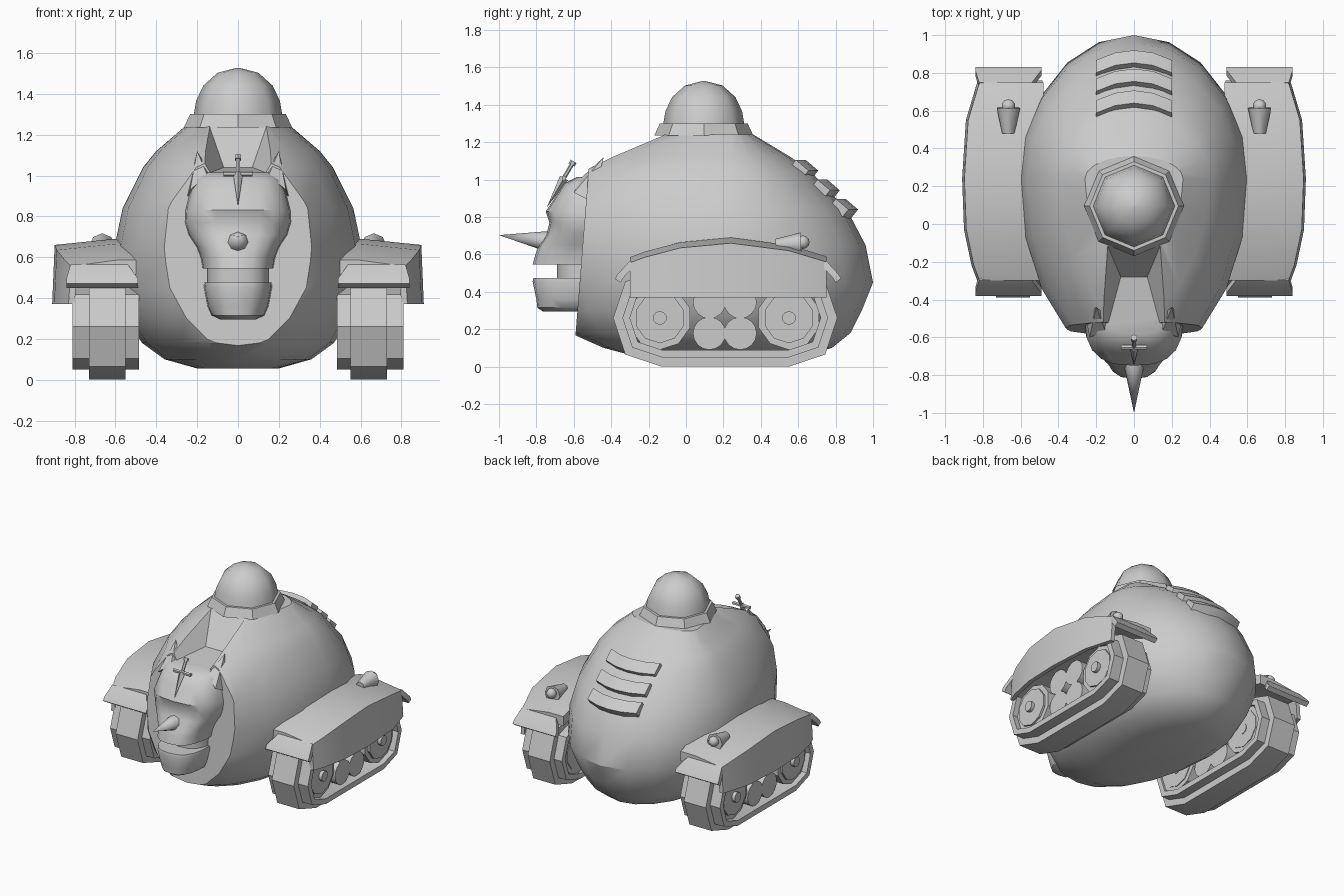
import bpy, bmesh
from math import sin, cos, pi, radians
from mathutils import Vector, Matrix

if "Cube" in bpy.data.objects:
    bpy.data.objects.remove(bpy.data.objects["Cube"])


def finish(name, bm, angle=35):
    bmesh.ops.recalc_face_normals(bm, faces=bm.faces)
    me = bpy.data.meshes.new(name)
    bm.to_mesh(me)
    bm.free()
    ob = bpy.data.objects.new(name, me)
    bpy.context.collection.objects.link(ob)
    smooth(ob, angle)
    return ob


def smooth(ob, angle):
    bpy.ops.object.select_all(action='DESELECT')
    ob.select_set(True)
    bpy.context.view_layer.objects.active = ob
    bpy.ops.object.shade_smooth_by_angle(angle=radians(angle))


def loft_bm(rings, loop=False):
    """Skin between rings of points; cap the ends unless looped."""
    bm = bmesh.new()
    vs = [[bm.verts.new(p) for p in r] for r in rings]
    n, m = len(vs), len(vs[0])
    for i in range(n if loop else n - 1):
        a, b = vs[i], vs[(i + 1) % n]
        for j in range(m):
            k = (j + 1) % m
            bm.faces.new((a[j], a[k], b[k], b[j]))
    if not loop:
        bm.faces.new(vs[0])
        bm.faces.new(vs[-1])
    return bm


def loft(name, rings, loop=False, angle=35):
    return finish(name, loft_bm(rings, loop), angle)


def hull(name, pts, angle=20):
    bm = bmesh.new()
    for p in pts:
        bm.verts.new(p)
    bmesh.ops.convex_hull(bm, input=bm.verts)
    return finish(name, bm, angle)


def cone(name, a, b, r1, r2, n=8, angle=50):
    a, b = Vector(a), Vector(b)
    d = b - a
    bm = bmesh.new()
    bmesh.ops.create_cone(bm, cap_ends=True, segments=n, radius1=r1, radius2=r2, depth=d.length,
                          matrix=Matrix.Translation((a + b) / 2) @ d.to_track_quat('Z', 'Y').to_matrix().to_4x4())
    return finish(name, bm, angle)


# Egg-shaped hull: z, half width, front y, back y
YC = 0.24
sections = [(.055, .20, -.27, .62), (.10, .36, -.44, .78), (.18, .47, -.62, .88), (.30, .545, -.70, .94),
            (.45, .60, -.74, 1.0), (.65, .605, -.75, .96), (.84, .565, -.74, .86), (1.04, .465, -.62, .67),
            (1.12, .40, -.46, .56), (1.24, .26, -.18, .36)]
rings = []
for z, w, f, b in sections:
    ring = []
    for i in range(20):
        t = 2 * pi * i / 20
        s = sin(t)
        ring.append((w * cos(t), YC + s * ((b - YC) if s > 0 else (YC - f)), z))
    rings.append(ring)
bm = loft_bm(rings)
# flat front for the face
bmesh.ops.bisect_plane(bm, geom=bm.verts[:] + bm.edges[:] + bm.faces[:], plane_co=(0, -.59, .18),
                       plane_no=Vector((0, -1, .08)).normalized(), clear_outer=True)
bmesh.ops.holes_fill(bm, edges=[e for e in bm.edges if e.is_boundary])
body = finish("body", bm)
# notch running from the collar down to the forehead
notch = hull("notch_cutter", [(s * x, y, z) for s in (-1, 1) for x, y, z in
             ((.15, -.09, 1.27), (.07, -.28, 1.04), (.17, -.65, 1.0), (.25, -.65, 1.27))])
notch.hide_render = True
mod = body.modifiers.new("notch", 'BOOLEAN')
mod.object = notch
mod.operation = 'DIFFERENCE'
mod.solver = 'EXACT'
bpy.context.view_layer.objects.active = body
bpy.ops.object.modifier_apply(modifier="notch")
bpy.data.objects.remove(notch)
smooth(body, 30)


# Collar and dome
def circle(r, z, n=8):
    return [(r * cos(2 * pi * i / n), .095 + r * sin(2 * pi * i / n), z) for i in range(n)]


loft("collar", [circle(.265, 1.235), circle(.235, 1.30)], angle=20)
loft("dome", [circle(r, z) for r, z in ((.218, 1.29), (.205, 1.365), (.17, 1.44), (.10, 1.503), (.012, 1.526))], angle=60)

# Curved vents on the back
for i, (y, z) in enumerate(((.655, 1.05), (.77, .945), (.868, .842))):
    prof = [(-.015, .055), (.052, -.002), (.01, -.055), (-.06, .0)]
    loft(f"back_vent_{i}", [[(x, y + dy - 1.3 * x * x, z + dz) for dy, dz in prof]
                            for x in (-.2, -.1, 0, .1, .2)], angle=30)


# Face: stacked half-round sections
def half(z, w, f, back=-.50, n=10, e=.75):
    return [(w * (1 if cos(t) > 0 else -1) * abs(cos(t)) ** e, back + (f - back) * sin(t) ** e, z)
            for t in [max(0, pi * i / n) if i < n else 0 for i in range(n)]] + [(-w, back, z)]


loft("head", [half(*s) for s in ((.545, .175, -.82), (.60, .185, -.805), (.65, .205, -.785), (.71, .245, -.745),
                                 (.77, .263, -.73), (.83, .26, -.75), (.92, .237, -.69), (.98, .21, -.65),
                                 (1.015, .165, -.58))], angle=45)
loft("mouth_inside", [half(z, .155, -.69) for z in (.42, .57)])
loft("jaw", [half(z, w, f, -.55) for z, w, f in ((.295, .09, -.765), (.315, .13, -.795), (.36, .15, -.80),
                                                 (.455, .168, -.82), (.475, .165, -.815))], angle=40)
cone("nose_spike", (0, -.74, .67), (0, -1.0, .703), .055, 0)

# Dagger ornament on the forehead
top, tip = Vector((0, -.605, 1.09)), Vector((0, -.745, .85))
mid = top.lerp(tip, .34)
cone("dagger_grip", top, mid, .011, .011, 6)
cone("dagger_pommel", top - (tip - top) * .03, top + (tip - top) * .05, .018, .018, 6)
cone("dagger_blade", mid, tip, .024, 0, 4)
cone("dagger_guard", (-.07, mid.y, mid.z), (.07, mid.y, mid.z), .013, .013, 6)


# Stadium-shaped track ring around both axles
def track(name, x0, x1, ro, ri):
    rings = []
    for cy, start in ((.55, -90), (-.13, 90)):
        for k in range(5):
            a = radians(start + 45 * k)
            g = 1.06 if k in (1, 3) else 1.0
            rings.append([(x, cy + r * g * cos(a), .26 + r * g * sin(a))
                          for x, r in ((x0, ro), (x1, ro), (x1, ri), (x0, ri))])
    loft(name, rings, loop=True, angle=20)


for s, side in ((-1, "left"), (1, "right")):
    # Ears
    hull(side + "_ear", [(s * x, y, z) for x, y, z in ((.255, -.50, .88), (.13, -.50, 1.0), (.15, -.57, 1.0),
                                                       (.235, -.60, .93), (.20, -.44, 1.12))])
    # Tracks
    track(side + "_tread", s * .55, s * .73, .26, .18)
    track(side + "_track_band", s * .485, s * .81, .21, .17)
    # Wheels
    for n, y in (("front", -.14), ("back", .55)):
        cone(f"{side}_{n}_wheel", (s * .50, y, .26), (s * .77, y, .26), .17, .17, 10, 30)
        cone(f"{side}_{n}_wheel_disc", (s * .495, y, .26), (s * .785, y, .26), .135, .135, 10, 30)
        cone(f"{side}_{n}_hub", (s * .49, y, .26), (s * .81, y, .26), .037, .037, 10)
    for y in (.125, .29):
        for z in (.178, .345):
            cone(f"{side}_roller", (s * .50, y, z), (s * .77, y, z), .088, .088, 16)
    # Fender with side skirt
    rings = []
    for y, xo, z in ((-.30, .83, .555), (-.22, .86, .585), (-.03, .90, .635), (.24, .91, .66),
                     (.55, .89, .62), (.75, .83, .56)):
        rings.append([(s * x, y, h) for x, h in ((.48, z + .03), (.60, z + .03), (xo - .012, z), (xo, .37),
                                                 (xo - .03, .37), (xo - .04, z - .05), (.48, z - .04))])
    loft(side + "_fender", rings, angle=30)
    # Mud flaps at both ends
    for n, y, d in (("front", -.29, -1), ("back", .74, 1)):
        loft(f"{side}_{n}_flap", [[(s * x0, y + d * dy, z), (s * x1, y + d * dy, z),
                                   (s * x1, y + d * (dy - .03), z - .02), (s * x0, y + d * (dy - .03), z - .02)]
                                  for x0, x1, dy, z in ((.54, .82, .01, .565), (.49, .84, .075, .495),
                                                        (.49, .84, .09, .47))], angle=20)
    # Lamp on the fender
    cone(side + "_lamp_housing", (s * .665, .48, .65), (s * .665, .615, .655), .033, .062)
    bm = bmesh.new()
    bmesh.ops.create_uvsphere(bm, u_segments=10, v_segments=6, radius=.036,
                              matrix=Matrix.Translation((s * .665, .625, .665)))
    finish(side + "_lamp_bulb", bm, 60)
